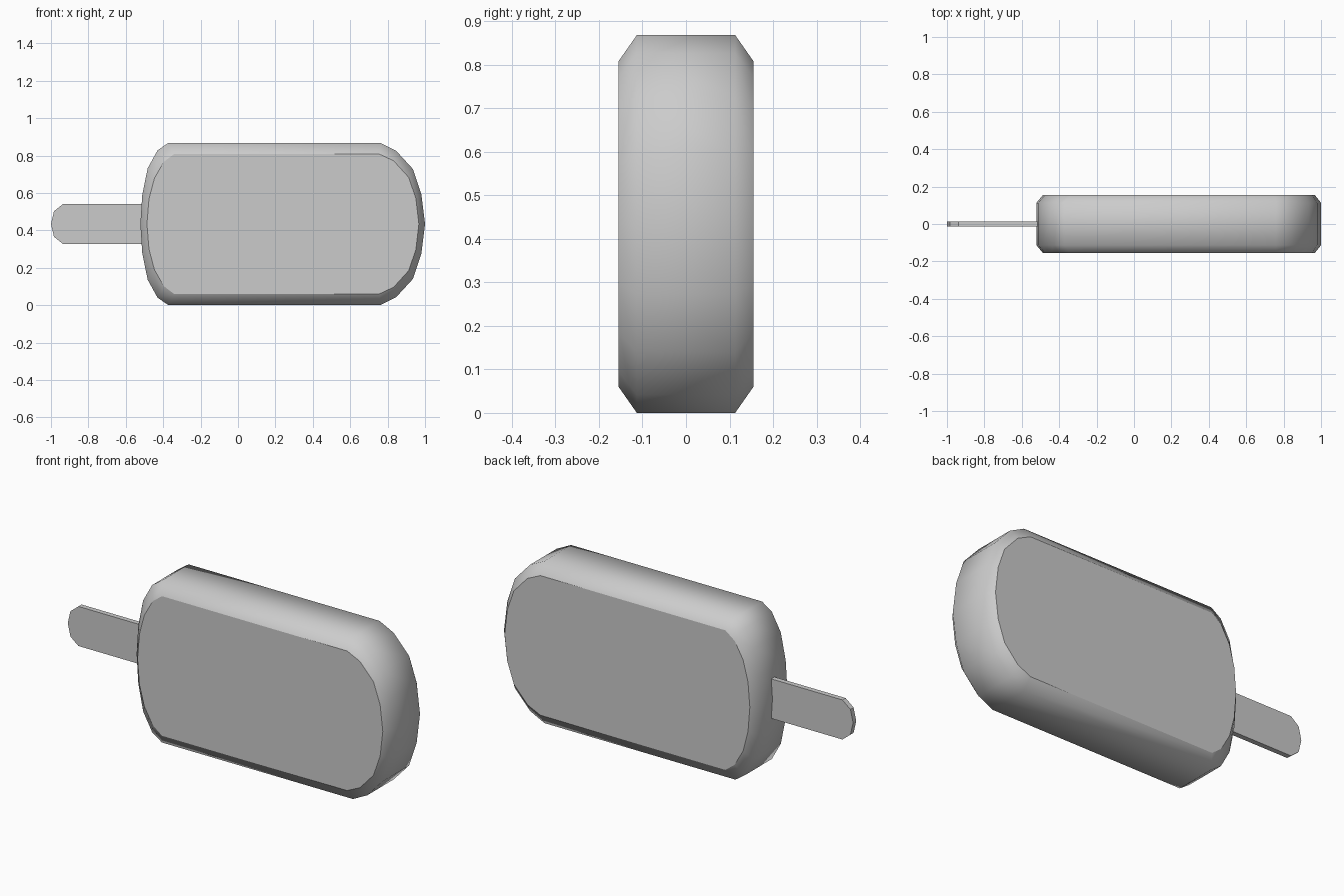
import bpy
import bmesh

if "Cube" in bpy.data.objects:
    bpy.data.objects.remove(bpy.data.objects["Cube"])

MID = 0.434  # height of the horizontal symmetry line


def mirrored_loop(half):
    """Close a left-to-right upper half outline by mirroring it about MID."""
    lower = [(x, -h) for x, h in reversed(half) if h > 0]
    return half + lower


def loft(name, rings, smooth):
    """Join (y, outline) rings front to back and cap both ends."""
    bm = bmesh.new()
    loops = [[bm.verts.new((x, y, MID + h)) for x, h in mirrored_loop(half)]
             for y, half in rings]
    n = len(loops[0])
    for a, b in zip(loops, loops[1:]):
        for i in range(n):
            j = (i + 1) % n
            f = bm.faces.new((a[i], a[j], b[j], b[i]))
            f.smooth = smooth
    bm.faces.new(loops[0])
    bm.faces.new(loops[-1][::-1])
    # Keep the flat caps crisp against the smooth rim
    for e in bm.edges:
        if any(len(f.verts) > 4 for f in e.link_faces):
            e.smooth = False
    bmesh.ops.recalc_face_normals(bm, faces=bm.faces)
    mesh = bpy.data.meshes.new(name)
    bm.to_mesh(mesh)
    bm.free()
    obj = bpy.data.objects.new(name, mesh)
    bpy.context.collection.objects.link(obj)
    return obj


# Ice cream body: wide middle outline, smaller chamfered face outline
outer = [(-0.522, 0), (-0.512, 0.155), (-0.483, 0.298), (-0.43, 0.394),
         (-0.372, 0.434), (0.76, 0.434), (0.845, 0.392), (0.935, 0.294),
         (0.98, 0.16), (1.0, 0)]
inner = [(-0.487, 0), (-0.476, 0.134), (-0.447, 0.244), (-0.397, 0.332),
         (-0.342, 0.374), (0.755, 0.374), (0.832, 0.338), (0.912, 0.25),
         (0.951, 0.138), (0.967, 0)]
loft("ice_cream_body",
     [(-0.155, inner), (-0.113, outer), (0.113, outer), (0.155, inner)], True)

# Stick: thin slat with a rounded tip, pushed slightly into the body
slat = [(-1.0, 0), (-0.984, 0.068), (-0.937, 0.106), (-0.48, 0.106), (-0.48, 0)]
loft("stick", [(-0.0135, slat), (0.0135, slat)], False)
